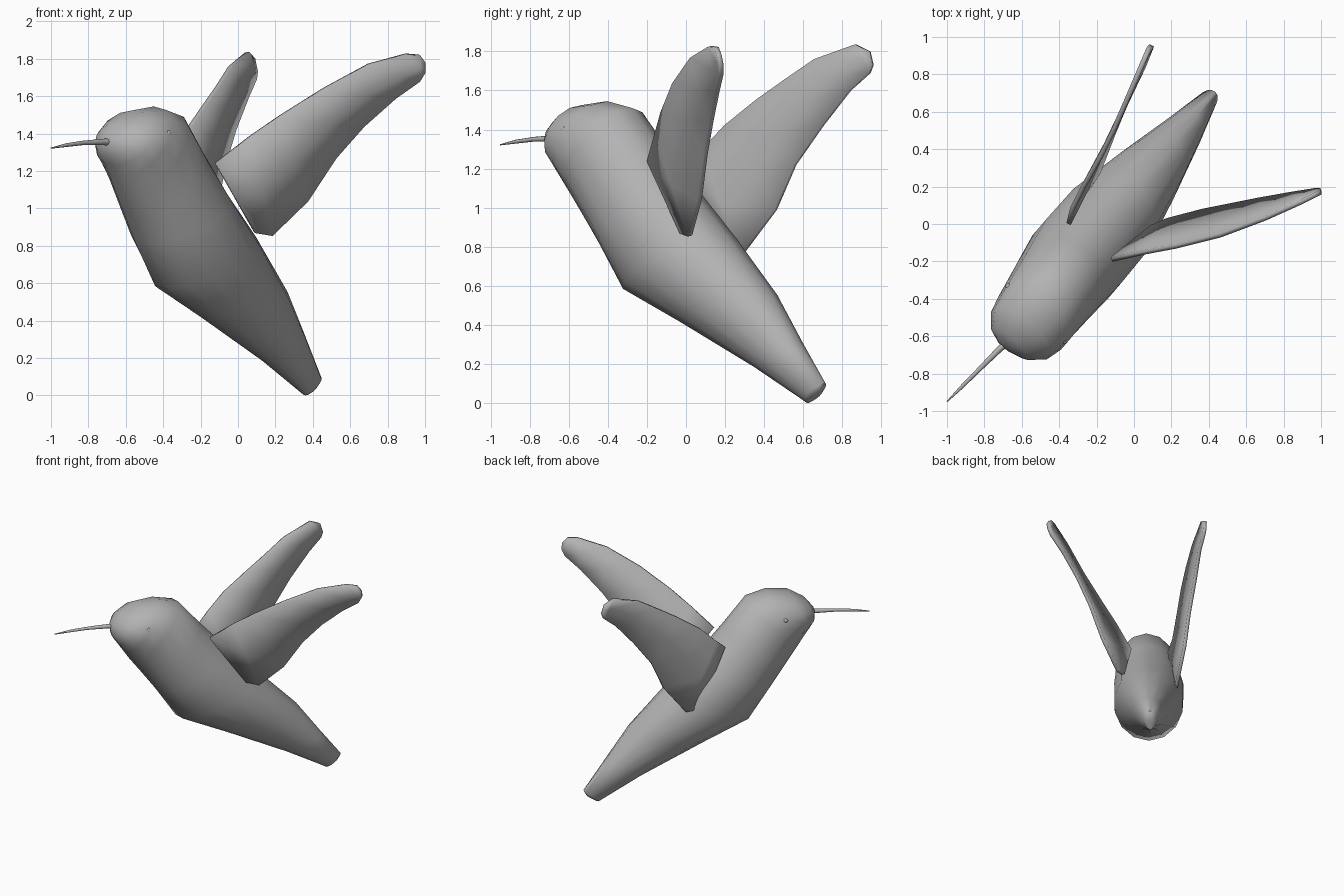
import bpy, bmesh, math
from mathutils import Vector

if "Cube" in bpy.data.objects:
    bpy.data.objects.remove(bpy.data.objects["Cube"])

grey = bpy.data.materials.new("plain_grey")
grey.diffuse_color = (0.45, 0.45, 0.45, 1)
grey.use_nodes = True
grey.node_tree.nodes["Principled BSDF"].inputs["Base Color"].default_value = grey.diffuse_color

# Bird heading in the ground plane: u runs beak to tail, s runs sideways
YAW = math.radians(49.5)
ALONG = Vector((math.cos(YAW), math.sin(YAW), 0))
SIDE = Vector((math.sin(YAW), -math.cos(YAW), 0))


def finish(name, bm, angle=60):
    bmesh.ops.recalc_face_normals(bm, faces=bm.faces)
    mesh = bpy.data.meshes.new(name)
    bm.to_mesh(mesh)
    bm.free()
    ob = bpy.data.objects.new(name, mesh)
    bpy.context.collection.objects.link(ob)
    mesh.materials.append(grey)
    bpy.ops.object.select_all(action='DESELECT')
    ob.select_set(True)
    bpy.context.view_layer.objects.active = ob
    bpy.ops.object.shade_smooth_by_angle(angle=math.radians(angle))
    return ob


def loft(name, rings):
    """Skin a list of equal point rings and cap both ends."""
    bm = bmesh.new()
    loops = [[bm.verts.new(p) for p in ring] for ring in rings]
    n = len(loops[0])
    for a, b in zip(loops, loops[1:]):
        for i in range(n):
            j = (i + 1) % n
            bm.faces.new((a[i], a[j], b[j], b[i]))
    bm.faces.new(loops[0])
    bm.faces.new(loops[-1])
    return finish(name, bm)


# Body: (underside u, z, back u, z, half width, side centre)
stations = [
    (-.955, 1.33, -.95, 1.39, .04, -.10),
    (-.945, 1.28, -.89, 1.46, .13, -.09),
    (-.91, 1.23, -.77, 1.525, .20, -.08),
    (-.87, 1.17, -.60, 1.545, .225, -.08),
    (-.81, 1.08, -.44, 1.51, .235, -.09),
    (-.72, .96, -.27, 1.31, .25, -.10),
    (-.61, .81, -.07, 1.09, .27, -.11),
    (-.45, .57, .175, .86, .265, -.11),
    (-.10, .41, .475, .56, .19, -.115),
    (.38, .18, .66, .31, .11, -.12),
    (.69, .01, .82, .10, .05, -.13),
    (.705, .0, .80, .06, .03, -.13),
]
rings = []
for u0, z0, u1, z1, w, s in stations:
    low = ALONG * u0 + SIDE * s + Vector((0, 0, z0))
    high = ALONG * u1 + SIDE * s + Vector((0, 0, z1))
    mid, half = (low + high) / 2, (high - low) / 2
    rings.append([mid + half * math.cos(t) + SIDE * w * math.sin(t)
                  for t in (math.tau * i / 14 for i in range(14))])
loft("body", rings)

# Beak: thin tapered, slightly drooping tube
path = [(-.66, -.62, 1.355, .02), (-.72, -.67, 1.355, .017), (-.83, -.78, 1.35, .012),
        (-.92, -.87, 1.338, .010), (-1.0, -.95, 1.322, .003)]
loft("beak", [[Vector((x, y, z)) + (SIDE * math.cos(t) + Vector((0, 0, math.sin(t)))) * r
               for t in (math.tau * i / 8 for i in range(8))] for x, y, z, r in path])

# Eyes: tiny bumps on the sides of the head
for name, pos in (("left_eye", (-.67, -.335, 1.39)), ("right_eye", (-.375, -.625, 1.40))):
    bm = bmesh.new()
    bmesh.ops.create_icosphere(bm, subdivisions=2, radius=.018)
    bmesh.ops.translate(bm, verts=bm.verts, vec=pos)
    finish(name, bm)


# Wings: thin blades spanned between leading and trailing edges
def wing(name, lead, trail):
    bm = bmesh.new()
    rows = []
    for a, b in zip(lead, trail):
        a, b = Vector(a), Vector(b)
        rows.append([bm.verts.new(a.lerp(b, f)) for f in (0, .5, 1)])
    for r, q in zip(rows, rows[1:]):
        for i in range(2):
            bm.faces.new((r[i], r[i + 1], q[i + 1], q[i]))
    ob = finish(name, bm, 40)
    mod = ob.modifiers.new("thickness", 'SOLIDIFY')
    mod.thickness = .026
    mod.offset = 0


wing("right_wing",
     [(-.12, -.19, 1.24), (.06, -.15, 1.38), (.22, -.12, 1.49), (.46, -.06, 1.64),
      (.70, .03, 1.77), (.90, .12, 1.825), (.97, .155, 1.82), (1, .17, 1.78)],
     [(.09, -.02, .87), (.18, .02, .855), (.37, .07, 1.04), (.52, .10, 1.27),
      (.67, .13, 1.44), (.84, .16, 1.59), (.97, .18, 1.68), (1, .18, 1.73)])
wing("left_wing",
     [(-.35, .0, 1.22), (-.33, .08, 1.29), (-.27, .20, 1.42), (-.18, .36, 1.55),
      (-.11, .50, 1.65), (-.04, .66, 1.76), (.05, .87, 1.835), (.08, .94, 1.80)],
     [(-.26, .19, .76), (-.19, .28, .75), (-.12, .46, .99), (-.08, .56, 1.22),
      (-.02, .70, 1.42), (.05, .84, 1.60), (.09, .94, 1.69), (.095, .955, 1.73)])
